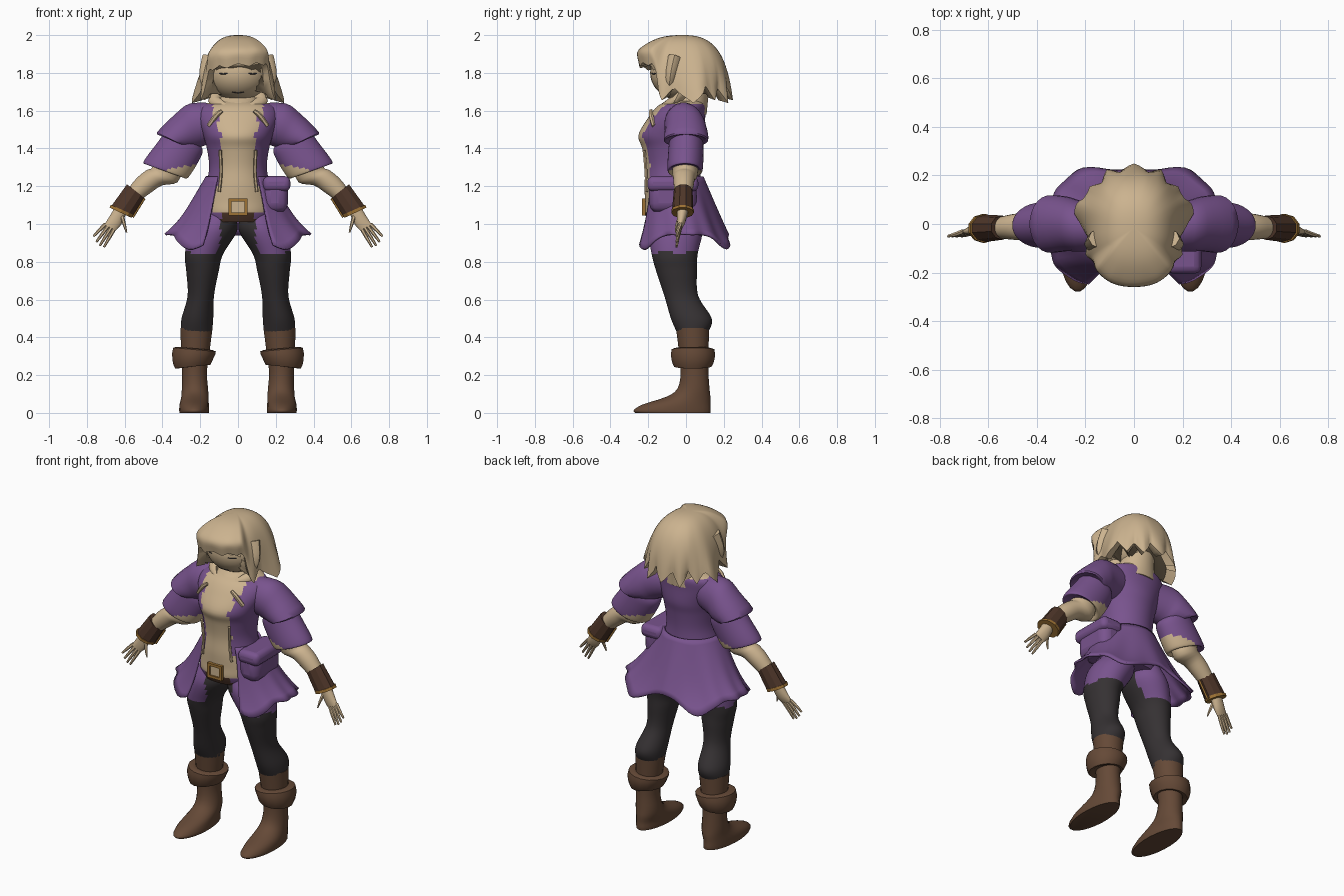
import bpy, bmesh, math
from mathutils import Vector

if "Cube" in bpy.data.objects:
    bpy.data.objects.remove(bpy.data.objects["Cube"])


def material(name, rgb):
    m = bpy.data.materials.new(name)
    m.diffuse_color = (*rgb, 1)
    m.use_nodes = True
    m.node_tree.nodes["Principled BSDF"].inputs["Base Color"].default_value = m.diffuse_color
    return m


TAN = material("tan_cloth_and_hair", (.6, .45, .275))
PURPLE = material("purple_coat", (.19, .087, .27))
DARK = material("charcoal_leggings", (.036, .031, .033))
BROWN = material("brown_boot_leather", (.13, .067, .038))
BRACER = material("dark_leather", (.075, .036, .022))
GOLD = material("gold_trim", (.34, .17, .035))


def finish(name, rows, mats, closed=True, caps=True, rule=None, angle=50, solid=0):
    """Skin rows of points into one mesh, colour faces by a rule of their centre."""
    bm = bmesh.new()
    vs = [[bm.verts.new(p) for p in row] for row in rows]
    n = len(rows[0])
    for a, b in zip(vs, vs[1:]):
        for i in range(n if closed else n - 1):
            j = (i + 1) % n
            bm.faces.new((a[i], a[j], b[j], b[i]))
    if caps:
        bm.faces.new(vs[0])
        bm.faces.new(vs[-1])
    bmesh.ops.recalc_face_normals(bm, faces=bm.faces[:])
    if rule:
        for f in bm.faces:
            f.material_index = rule(f.calc_center_median())
    me = bpy.data.meshes.new(name)
    bm.to_mesh(me)
    bm.free()
    for m in mats:
        me.materials.append(m)
    ob = bpy.data.objects.new(name, me)
    bpy.context.collection.objects.link(ob)
    if solid:
        mod = ob.modifiers.new("thickness", 'SOLIDIFY')
        mod.thickness = solid
        mod.offset = 0
    smooth(ob, angle)
    return ob


def smooth(ob, angle):
    bpy.ops.object.select_all(action='DESELECT')
    ob.select_set(True)
    bpy.context.view_layer.objects.active = ob
    if angle:
        bpy.ops.object.shade_smooth_by_angle(angle=math.radians(angle))


def spline(keys, k):
    """Catmull-Rom steps between key rows."""
    out = []
    for i in range(len(keys) - 1):
        p = [keys[max(0, min(len(keys) - 1, i + d))] for d in (-1, 0, 1, 2)]
        for s in range(k):
            t = s / k
            out.append([.5 * (2 * b + (c - a) * t + (2 * a - 5 * b + 4 * c - d) * t * t
                              + (3 * b - a - 3 * c + d) * t ** 3) for a, b, c, d in zip(*p)])
    return out + [list(keys[-1])]


def loft(name, keys, mats, side=1, k=3, n=24, **kw):
    """Each key: upper/outer (x,z), lower/inner (x,z), centre y, half depth."""
    rows = []
    for x1, z1, x2, z2, cy, ry in spline(keys, k):
        row = []
        for i in range(n):
            a = math.tau * (i + .5) / n
            c, s = math.cos(a), math.sin(a)
            row.append((side * ((x1 + x2) / 2 + (x1 - x2) / 2 * c), cy + ry * s,
                        (z1 + z2) / 2 + (z1 - z2) / 2 * c))
        rows.append(row)
    return finish(name, rows, mats, **kw)


def level(keys):
    """Horizontal rings: cx, cy, z, rx, ry."""
    return [(cx + rx, z, cx - rx, z, cy, ry) for cx, cy, z, rx, ry in keys]


def tube(name, pts, mat, side=1, n=8, k=3, flat=1):
    """Tapered strand; each point: x, y, z, radius."""
    pts = spline(pts, k)
    rows = []
    for i, p in enumerate(pts):
        d = Vector(pts[min(i + 1, len(pts) - 1)][:3]) - Vector(pts[max(i - 1, 0)][:3])
        u = d.cross(Vector((0, 1, .01))).normalized()
        v = d.cross(u).normalized()
        row = []
        for j in range(n):
            a = math.tau * j / n
            q = Vector(p[:3]) + p[3] * (u * math.cos(a) + v * math.sin(a) * flat)
            row.append((side * q.x, q.y, q.z))
        rows.append(row)
    return finish(name, rows, [mat])


def box(name, loc, size, mat, bevel=0.0):
    bpy.ops.mesh.primitive_cube_add(size=1, location=loc)
    ob = bpy.context.object
    ob.name = name
    ob.scale = size
    bpy.ops.object.transform_apply(location=False, rotation=False)
    ob.data.materials.append(mat)
    if bevel:
        b = ob.modifiers.new("soft_edges", 'BEVEL')
        b.width, b.segments = bevel, 3
        smooth(ob, 50)
    return ob


def bump(x, centre, width):
    return math.exp(-((x - centre) / width) ** 2)


# Coat body: shirt front between the coat edges, belt at the bottom
def shirt_front(c):
    if c.z < 1.062 and c.y < -.07:
        return 2 if abs(c.x) < .09 else 0
    w = .13 if c.z > 1.57 else .105 if c.z > 1.48 else .09 if c.z > 1.2 else .14
    return 1 if (abs(c.x) < w and c.y < -.07) or c.z > 1.635 else 0


loft("coat_body", level([(0, -.06, 1.01, .175, .14), (0, -.063, 1.06, .19, .155),
     (0, -.065, 1.12, .19, .152),
     (0, -.07, 1.2, .17, .15), (0, -.07, 1.3, .153, .147), (0, -.072, 1.4, .165, .16),
     (0, -.075, 1.47, .185, .177), (0, -.05, 1.56, .215, .152), (0, -.025, 1.62, .2, .13),
     (0, -.005, 1.65, .13, .1)]), [PURPLE, TAN, BRACER], k=5, n=60, rule=shirt_front)
loft("neck", level([(0, -.02, 1.58, .15, .13), (0, -.01, 1.63, .125, .125),
     (0, .02, 1.68, .105, .1), (0, .03, 1.76, .1, .1)]), [TAN])

# Open skirt of the coat: drooping front corners and back points, raised flared sides
rows = []
for r in range(13):
    t = r / 12
    row = []
    gap = math.radians(40 - 15 * t)
    for i in range(81):
        a = gap + (math.tau - 2 * gap) * i / 80
        deg = math.degrees(min(a, math.tau - a))
        front, back = bump(deg, 35, 17), bump(deg, 149, 17)
        hem = .945 - .08 * front - .075 * back
        k = 1 + t * t * (.16 * front + .02 * math.cos(14 * a)) + .17 * t ** 4 * back
        row.append((math.sin(a) * (.165 + .18 * t + .04 * t ** 5) * k,
                    -.065 + .055 * t - math.cos(a) * (.152 + .075 * t) * k,
                    1.25 + (hem - 1.25) * t))
    rows.append(row)
finish("coat_skirt", rows, [PURPLE], closed=False, caps=False, solid=.012)

# Buckle
for s in (-1, 1):
    box("buckle_side", (.042 * s, -.224, 1.09), (.016, .02, .09), GOLD)
    box("buckle_bar", (0, -.224, 1.09 + .037 * s), (.1, .02, .016), GOLD)
box("buckle_plate", (0, -.22, 1.09), (.07, .01, .06), TAN)

# Hip pouch with flap
box("pouch", (.195, -.07, 1.15), (.14, .25, .18), PURPLE, .05)
box("pouch_flap", (.205, -.07, 1.213), (.145, .27, .08), PURPLE, .03)


def leg_colour(c):
    front = abs(c.x) < .095 + .3 * max(0, .9 - c.z) and c.y < 0
    return 0 if c.z > .85 + .015 * math.sin(c.y * 45) and not front else 1


for s in (1, -1):
    # Legs: shorts above, leggings below
    loft("leg", level([(.105, -.05, 1.06, .08, .12), (.128, -.055, .97, .125, .145),
         (.18, -.06, .84, .101, .122), (.188, -.05, .75, .086, .108),
         (.197, -.025, .62, .07, .09), (.215, .028, .5, .084, .108),
         (.22, .035, .43, .083, .085)]), [PURPLE, DARK], s, k=7, n=44, rule=leg_colour)
    # Boots with turned cuffs
    loft("boot", level([(.22, .035, .45, .086, .089), (.225, .04, .34, .077, .08),
         (.23, .045, .22, .066, .074), (.228, .04, .13, .07, .085),
         (.228, .012, .085, .073, .118), (.232, -.05, .045, .078, .18),
         (.232, -.073, .015, .08, .205), (.232, -.07, 0, .078, .2)]), [BROWN], s)
    loft("boot_cuff", [(.315, .24, .165, .26, .035, .08), (.335, .235, .145, .255, .036, .1),
         (.35, .285, .128, .29, .037, .117), (.345, .345, .115, .325, .037, .115),
         (.31, .348, .15, .335, .035, .085)], [BROWN], s, k=2, n=16)
    # Layered sleeves, the lower one cut away over the elbow
    loft("upper_sleeve", [(.11, 1.64, .13, 1.43, -.02, .09), (.25, 1.64, .19, 1.41, -.01, .105),
         (.33, 1.585, .22, 1.4, 0, .112), (.43, 1.485, .265, 1.405, 0, .118),
         (.4, 1.475, .28, 1.42, 0, .09)], [PURPLE], s)
    loft("lower_sleeve", [(.37, 1.51, .2, 1.42, 0, .085), (.42, 1.44, .19, 1.37, 0, .092),
         (.5, 1.33, .265, 1.245, -.005, .093), (.47, 1.32, .3, 1.265, -.005, .07)],
         [PURPLE, TAN], s, k=9, n=60,
         rule=lambda c: 1 if c.z < 1.31 - .25 * max(0, abs(c.x) - .28) and abs(c.x) < .42 else 0)
    # Forearm, bracer and its gold rim
    loft("forearm", [(.45, 1.36, .29, 1.3, -.005, .07), (.455, 1.3, .32, 1.22, -.005, .066),
         (.485, 1.285, .4, 1.205, -.01, .058), (.535, 1.245, .455, 1.17, -.012, .053),
         (.58, 1.19, .51, 1.13, -.015, .045)], [TAN], s)
    loft("bracer", [(.59, 1.212, .495, 1.138, -.015, .05), (.678, 1.09, .56, 1.032, -.018, .057)],
         [BRACER], s, k=1, n=10, angle=0)
    loft("bracer_rim", [(.676, 1.103, .551, 1.047, -.018, .06), (.684, 1.089, .56, 1.031, -.018, .06)],
         [GOLD], s, k=1, n=10, angle=0)
    tube("bracer_tie", [(.495, -.015, 1.136, .006), (.557, -.015, 1.036, .006)], GOLD, s, k=1)
    # Hand and fingers
    loft("palm", [(.655, 1.085, .592, 1.05, -.018, .03), (.688, 1.03, .618, .995, -.025, .022),
         (.71, .997, .646, .965, -.032, .012)], [TAN], s, n=12)
    for i, tip in enumerate([(.765, .935), (.75, .905), (.732, .885), (.71, .878)]):
        t = i / 3
        bx, bz = .702 - .048 * t, 1.0 - .025 * t
        tube("finger", [(bx, -.03, bz, .01), ((bx + tip[0]) / 2, -.042, (bz + tip[1]) / 2, .009),
             (tip[0], -.05, tip[1], .006)], TAN, s, n=6)
    tube("thumb", [(.615, -.03, 1.045, .012), (.6, -.05, .99, .008), (.59, -.055, .955, .004)],
         TAN, s, n=6)
    # Raised coat trim and lapels
    tube("coat_trim", [(.095, -.222, 1.39, .009), (.09, -.212, 1.28, .009),
         (.1, -.208, 1.17, .009)], TAN, s, n=6)
    tube("lapel_edge", [(.085, -.185, 1.6, .01), (.115, -.185, 1.575, .013),
         (.155, -.17, 1.52, .012)], TAN, s, n=6)
    tube("collar_flap", [(.08, .0, 1.69, .035), (.125, -.06, 1.655, .035),
         (.07, -.12, 1.62, .02)], TAN, s, flat=.6)
    # Locks framing the face
    tube("temple_lock", [(.14, -.06, 1.88, .05), (.17, -.085, 1.77, .035), (.15, -.09, 1.67, .004)],
         TAN, s, flat=.8)

# Face
bpy.ops.mesh.primitive_uv_sphere_add(segments=32, ring_count=20, radius=1, location=(0, -.02, 1.8))
face = bpy.context.object
face.name = "face"
face.scale = (.172, .17, .147)
face.data.materials.append(TAN)
smooth(face, 60)


def face_y(x, z):
    return -.02 - .17 * math.sqrt(max(0, 1 - (x / .172) ** 2 - ((z - 1.8) / .147) ** 2))


# Closed eyes and mouth follow the face surface
for name, cx, cz, w, bend in (("eye", .078, 1.795, .022, .002), ("eye", -.078, 1.795, .022, .002),
                              ("mouth", 0, 1.695, .03, .004)):
    tube(name, [(cx + w * u, face_y(cx + w * u, cz + bend * u * u), cz + bend * u * u, .003)
                for u in (-1, -.5, 0, .5, 1)], DARK, n=6)

# Hair: bulging fringe over the brow, side flicks, pointed flared tips at sides and back
rows = []
for r in range(19):
    v = min(1, r / 17)
    t = v * math.pi / 2
    row = []
    for i in range(104):
        a = math.tau * i / 104
        deg = math.degrees(min(a, math.tau - a))
        c, sn = math.cos(a), math.sin(a)
        f = max(0, min(1, (c - .42) / .25))
        f = f * f * (3 - 2 * f)
        jag = abs(i % 8 - 4) / 4
        long = i // 8 % 2 * .015
        tips = (.075 * jag - .035 - long) * (1 - .75 * f)
        hem = 1.69 + .148 * f + .02 * sn * f
        rad = math.sin(max(t, .02)) ** .78
        z = hem + (2 - hem) * max(0, math.cos(t)) ** .85 + tips * v ** 5
        bulge = .09 * f * bump(v, .72, .2)
        k = rad * (1 + bulge + v ** 5 * (1 - f) * (.1 - .13 * jag) - .03 * v ** 5 * f
                   + .24 * v ** 4 * bump(deg, 104, 13))
        if r == 18:
            k, z = k * .78, z + .015
        x, y = (math.copysign(abs(q) ** .82, q) for q in (sn, c))
        row.append((x * .192 * k, -.015 - y * (.238 if c > 0 else .24) * k, z))
    rows.append(row)
finish("hair_cap", rows, [TAN], angle=60)
